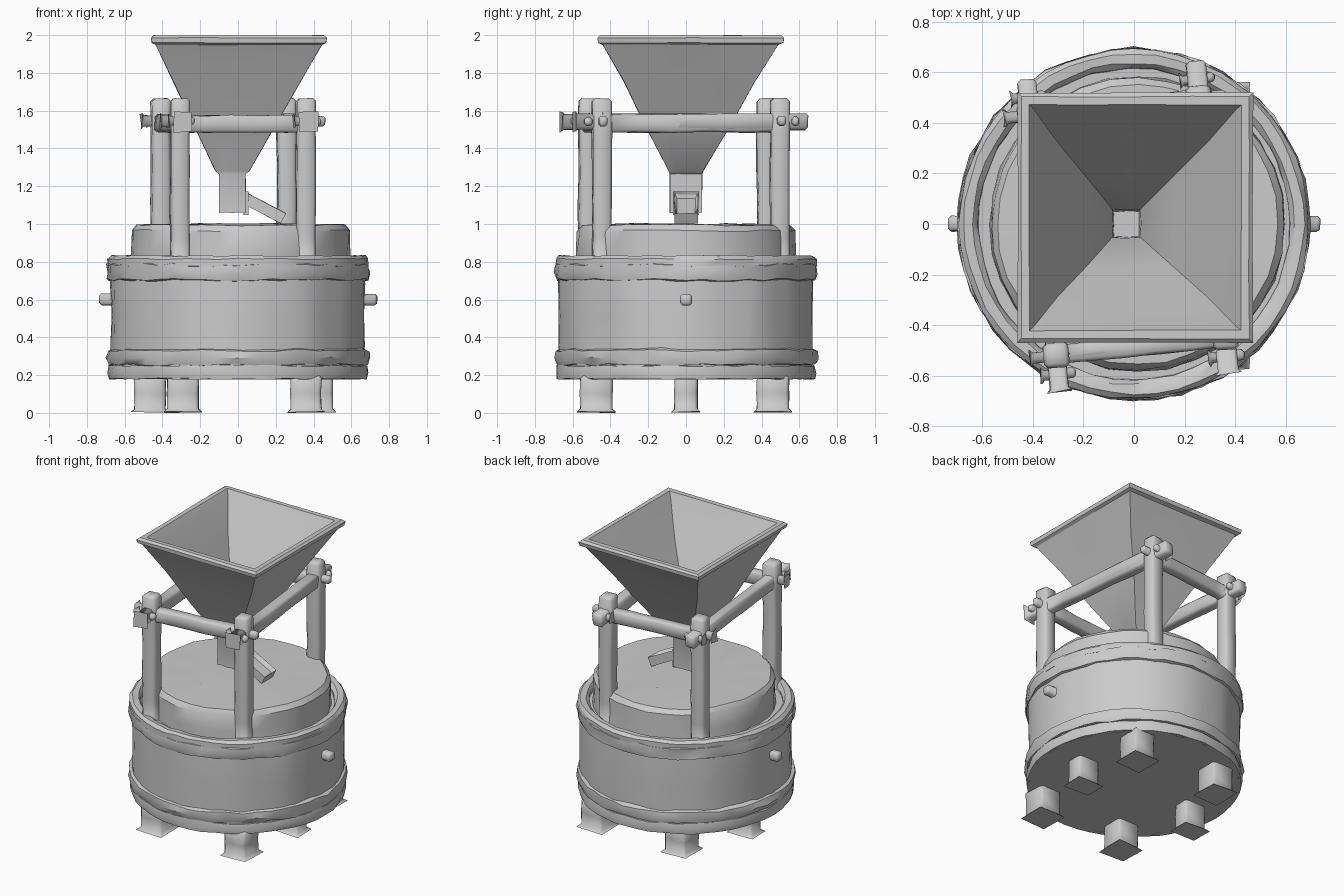
import bpy, bmesh, math, random
from mathutils import Vector, Matrix

random.seed(7)
if "Cube" in bpy.data.objects:
    bpy.data.objects.remove(bpy.data.objects["Cube"], do_unlink=True)

# Single flat colour
GREY = (0.6, 0.6, 0.6, 1)
mat = bpy.data.materials.new("plain_grey")
mat.use_nodes = True
mat.diffuse_color = GREY
mat.node_tree.nodes["Principled BSDF"].inputs["Base Color"].default_value = GREY


def finish(name, bm, angle=35):
    bmesh.ops.recalc_face_normals(bm, faces=bm.faces)
    mesh = bpy.data.meshes.new(name)
    bm.to_mesh(mesh)
    bm.free()
    mesh.materials.append(mat)
    ob = bpy.data.objects.new(name, mesh)
    bpy.context.collection.objects.link(ob)
    bpy.ops.object.select_all(action='DESELECT')
    ob.select_set(True)
    bpy.context.view_layer.objects.active = ob
    bpy.ops.object.shade_smooth_by_angle(angle=math.radians(angle))
    return ob


def jitter(bm, amount):
    for v in bm.verts:
        v.co += Vector([random.uniform(-amount, amount) for _ in range(3)])


def loft(bm, rings, closed=False):
    """Skin a list of point rings, capping the ends or closing the loop."""
    rows = [[bm.verts.new(p) for p in ring] for ring in rings]
    pairs = list(zip(rows, rows[1:])) + ([(rows[-1], rows[0])] if closed else [])
    for a, b in pairs:
        for i in range(len(a)):
            j = (i + 1) % len(a)
            bm.faces.new((a[i], a[j], b[j], b[i]))
    if not closed:
        bm.faces.new(rows[0])
        bm.faces.new(rows[-1])


def lathe(name, profile, segs=48, closed=False, centre=(0, 0), wobble=0.0, worn=0.0, angle=35):
    """Turned part; wobble shifts the radius of each pair of segments."""
    offs = [random.uniform(-wobble, wobble) for _ in range(segs // 2)]
    bm = bmesh.new()
    rings = []
    for r, z in profile:
        ring = []
        for i in range(segs):
            a = math.tau * i / segs
            rr = r + offs[i // 2]
            ring.append((centre[0] + rr * math.cos(a), centre[1] + rr * math.sin(a), z))
        rings.append(ring)
    loft(bm, rings, closed)
    jitter(bm, worn)
    return finish(name, bm, angle)


def bar(name, a, b, w, h, cuts=3, worn=0.004, bevel=0.012, side=None):
    """Hewn square timber from a to b, w wide and h deep."""
    a, b = Vector(a), Vector(b)
    t = (b - a).normalized()
    side = Vector(side) if side else t.cross(Vector((0, 0, 1))).normalized()
    up = side.cross(t)
    bm = bmesh.new()
    rings = []
    for k in range(cuts + 1):
        c = a.lerp(b, k / cuts)
        rings.append([c + side * sx * w / 2 + up * sy * h / 2
                      for sx, sy in ((-1, -1), (1, -1), (1, 1), (-1, 1))])
    loft(bm, rings)
    jitter(bm, worn)
    if bevel:
        bm.normal_update()
        sharp = [e for e in bm.edges if e.calc_face_angle(0) > 0.8]
        bmesh.ops.bevel(bm, geom=sharp, offset=bevel, segments=1, affect='EDGES')
    return finish(name, bm, 50)


def hollow(ob, direction, border, depth):
    """Sink a recess into the face that points along direction."""
    bm = bmesh.new()
    bm.from_mesh(ob.data)
    bm.normal_update()
    d = Vector(direction).normalized()
    face = max(bm.faces, key=lambda f: f.normal.dot(d))
    bmesh.ops.inset_region(bm, faces=[face], thickness=border)
    bmesh.ops.translate(bm, verts=face.verts, vec=-d * depth)
    bm.to_mesh(ob.data)
    bm.free()


# Tub: staves, floor and inner ledge
lathe("tub_staves", [(0.67, 0.18), (0.675, 0.36), (0.672, 0.52), (0.676, 0.68), (0.67, 0.79)],
      wobble=0.006, worn=0.004, angle=20)

# Hoops round the tub
lathe("bottom_hoop", [(0.65, 0.18), (0.682, 0.18), (0.688, 0.21), (0.682, 0.25), (0.65, 0.25)],
      closed=True, worn=0.004)
lathe("lower_hoop", [(0.65, 0.25), (0.685, 0.255), (0.697, 0.29), (0.692, 0.33), (0.65, 0.345)],
      closed=True, worn=0.007)
lathe("upper_hoop", [(0.65, 0.695), (0.688, 0.705), (0.695, 0.74), (0.692, 0.785), (0.65, 0.80)],
      closed=True, worn=0.008)
lathe("tub_rim", [(0.65, 0.77), (0.69, 0.775), (0.69, 0.815), (0.672, 0.832), (0.635, 0.83),
                  (0.615, 0.81), (0.615, 0.77)], closed=True, worn=0.004)

# Millstone
lathe("millstone", [(0.585, 0.77), (0.582, 0.86), (0.578, 0.965), (0.555, 0.995), (0.3, 1.0)],
      segs=32, centre=(0.015, 0), worn=0.005)

# Side pegs and stubby feet
for s, label in ((1, "left"), (-1, "right")):
    bar(label + "_tub_peg", (s * 0.64, 0, 0.6), (s * 0.735, 0, 0.6), 0.06, 0.06, cuts=1)
feet = [(0.36, -0.475), (0.42, 0), (0.36, 0.46), (-0.29, -0.475), (-0.465, 0), (-0.29, 0.46)]
for i, (x, y) in enumerate(feet):
    depth = 0.12 if y == 0 else 0.17
    bar(f"foot_{i + 1}", (x, y, 0.004), (x, y, 0.2), 0.165, depth, cuts=2, side=(1, 0, 0), bevel=0.016)

# Frame, turned slightly on the tub
turn = Matrix.Translation((-0.025, -0.01, 0)) @ Matrix.Rotation(math.radians(6.1), 4, 'Z')
X_AXIS = (turn.to_3x3() @ Vector((1, 0, 0)))[:]
HX, HY = 0.335, 0.475


def in_frame(x, y, z):
    return turn @ Vector((x, y, z))


for sx, lx in ((1, "left"), (-1, "right")):
    for sy, ly in ((1, "back"), (-1, "front")):
        name = f"{ly}_{lx}"
        bar(name + "_post", in_frame(sx * HX, sy * HY, 0.74), in_frame(sx * HX, sy * HY, 1.665),
            0.1, 0.1, cuts=5, side=X_AXIS, bevel=0.016)
        # Wedge that locks the tenon outside the post
        bar(name + "_wedge", in_frame(sx * HX - 0.07, sy * (HY + 0.075), 1.545),
            in_frame(sx * HX + 0.07, sy * (HY + 0.075), 1.545), 0.04, 0.045, cuts=1)
    bar(lx + "_beam", in_frame(sx * HX, -HY, 1.53), in_frame(sx * HX, HY, 1.53), 0.075, 0.09, cuts=5)
    bar(lx + "_tenon", in_frame(sx * HX, -HY - 0.145, 1.54), in_frame(sx * HX, HY + 0.145, 1.54),
        0.075, 0.085, cuts=3)
for sy, ly in ((1, "back"), (-1, "front")):
    bar(ly + "_beam", in_frame(-HX, sy * HY, 1.53), in_frame(HX, sy * HY, 1.53), 0.075, 0.09, cuts=5)
    bar(ly + "_tenon", in_frame(-HX - 0.105, sy * HY, 1.545), in_frame(HX + 0.105, sy * HY, 1.545),
        0.045, 0.055, cuts=3)

# Hopper: square rings from the spout up the outside, over the rim and down the inside
STEPS = 4


def square(hx, hy, z):
    f = max(0, min(1, (z - 1.27) / 0.7))
    cx, cy = -0.03 + 0.035 * f, 0.025 * f
    corners = [(-1, -1), (1, -1), (1, 1), (-1, 1)]
    ring = []
    for (ax, ay), (bx, by) in zip(corners, corners[1:] + corners[:1]):
        for k in range(STEPS):
            t = k / STEPS
            ring.append((cx + hx * (ax + (bx - ax) * t), cy + hy * (ay + (by - ay) * t), z))
    return ring


bm = bmesh.new()
loft(bm, [square(*r) for r in (
    (0.07, 0.085, 1.06), (0.07, 0.085, 1.265), (0.09, 0.09, 1.28), (0.21, 0.22, 1.51),
    (0.335, 0.345, 1.75), (0.44, 0.465, 1.95), (0.46, 0.49, 1.96), (0.465, 0.493, 1.985),
    (0.45, 0.478, 1.998), (0.418, 0.446, 1.997), (0.4, 0.428, 1.965), (0.295, 0.305, 1.75),
    (0.17, 0.175, 1.51), (0.055, 0.055, 1.29), (0.05, 0.05, 1.2))])
jitter(bm, 0.002)
finish("hopper", bm, 30)

# Spout outlet and the sloping chute
outlet = bar("spout_outlet", (0.03, 0, 1.11), (0.055, 0, 1.11), 0.14, 0.125, cuts=1, worn=0, bevel=0)
hollow(outlet, (1, 0, 0), 0.03, 0.02)
chute = bar("chute", (0.02, 0, 1.145), (0.24, 0, 1.03), 0.125, 0.06, cuts=1, worn=0.002, bevel=0)
hollow(chute, (0.46, 0, 0.89), 0.02, 0.03)
